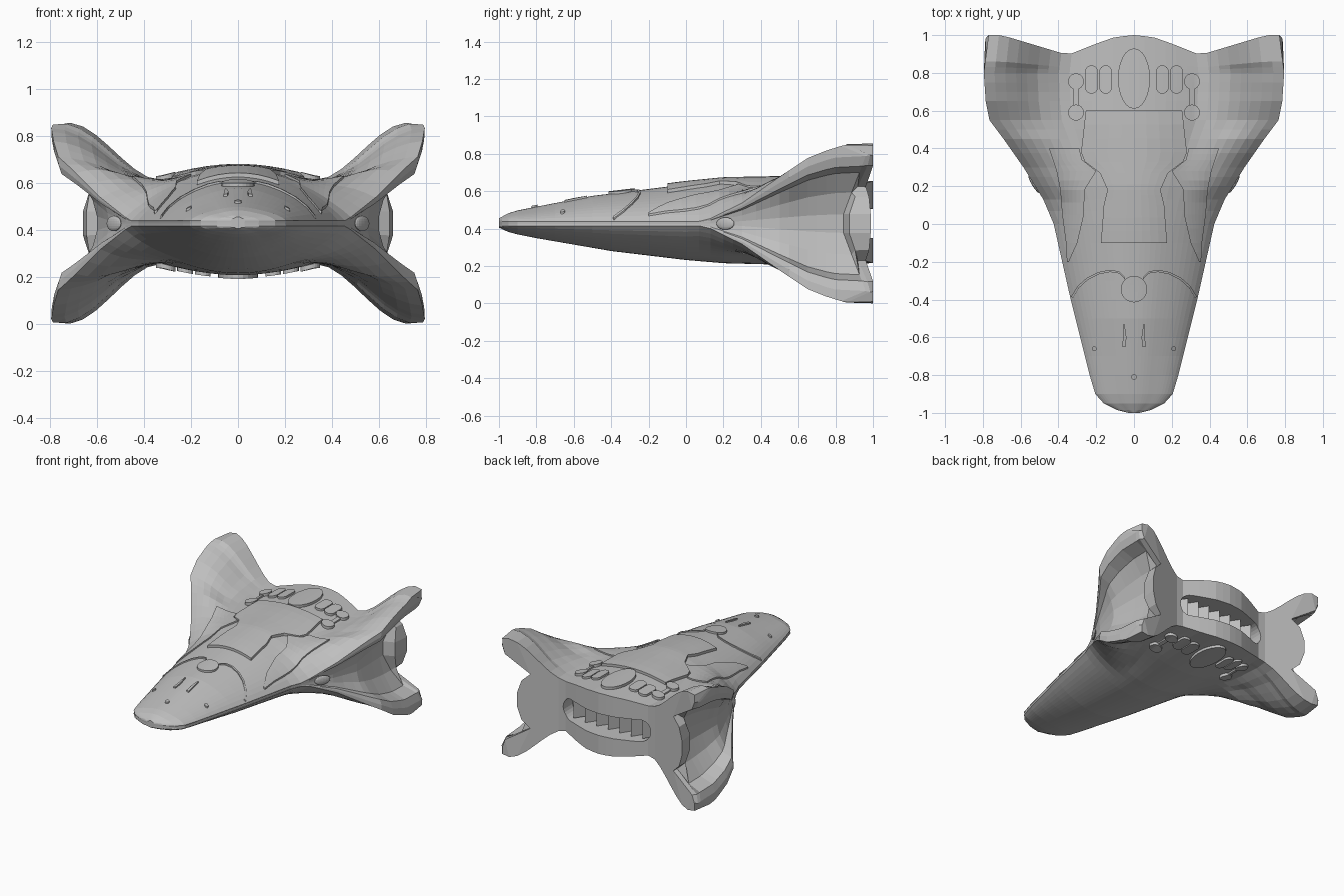
import bpy, bmesh, math
from mathutils import Matrix

if "Cube" in bpy.data.objects:
    bpy.data.objects.remove(bpy.data.objects["Cube"])

ZC = 0.427
grey = bpy.data.materials.new("hull grey")
grey.diffuse_color = (0.52, 0.52, 0.52, 1)
grey.use_nodes = True
grey.node_tree.nodes["Principled BSDF"].inputs["Base Color"].default_value = grey.diffuse_color


def curve(pts):
    """Piecewise linear function through (position, value) pairs."""
    def f(t):
        if t <= pts[0][0]:
            return pts[0][1]
        for (a, va), (b, vb) in zip(pts, pts[1:]):
            if t <= b:
                return va + (vb - va) * (t - a) / (b - a)
        return pts[-1][1]
    return f


# Hull proportions along the length
width = curve([(-1, .03), (-.985, .09), (-.95, .16), (-.9, .205), (-.8, .235), (-.6, .285), (-.4, .335),
               (-.2, .38), (0, .425), (.13, .48), (.3, .585), (.45, .69), (.55, .765), (.65, .785), (.8, .795), (1, .77)])
crown = curve([(-1, .028), (-.95, .055), (-.9, .07), (-.8, .09), (-.5, .148), (-.3, .172), (0, .21),
               (.2, .23), (.5, .236), (1, .228)])
keel = curve([(-1, .022), (-.95, .045), (-.9, .058), (-.8, .078), (-.4, .147), (0, .195), (.2, .212), (.5, .22), (1, .212)])
wing = curve([(.1, .012), (.3, .11), (.5, .25), (.65, .35), (.75, .39), (.85, .421), (1, .418)])
recess = curve([(.13, .478), (.3, .55), (.5, .6), (.7, .58), (.83, .57), (.86, .645), (1, .66)])
stern = curve([(0, 1), (.1, .99), (.2, .955), (.35, .895), (.5, .94), (.7, 1)])
falloff = curve([(0, .9), (.5, 1.3), (.7, 1.3), (1, 1.08)])
dip_y = curve([(.45, 0), (.53, 1), (.82, 1), (.87, 0)])
dip_u = curve([(.58, 0), (.66, 1), (.9, 1), (.99, 0)])


def surf(x, y, side):
    """Height of the upper (side 1) or lower (side -1) hull skin."""
    u = min(abs(x) / width(y), 1)
    dome = (1 - u * u) ** falloff(y)
    t = min(max((u - .4) / .6, 0), 1)
    rise = (crown if side > 0 else keel)(y) * dome + wing(y) * t * t * (3 - 2 * t)
    return ZC + side * (rise - .018 * dip_y(y) * dip_u(u))


def finish(name, bm):
    bmesh.ops.remove_doubles(bm, verts=bm.verts, dist=.0002)
    bmesh.ops.recalc_face_normals(bm, faces=bm.faces)
    me = bpy.data.meshes.new(name)
    bm.to_mesh(me)
    bm.free()
    me.materials.append(grey)
    ob = bpy.data.objects.new(name, me)
    bpy.context.collection.objects.link(ob)
    return ob


# Hull and four swept wings as one loft
N = 14
ys = [-1, -.985, -.95, -.9, -.8, -.7, -.6, -.5, -.4, -.3, -.2, -.1, 0, .07, .13, .2, .25, .3, .375, .45, .5,
      .55, .6, .65, .7, .75, .8, .83, .86, 1]


def half_ring(y):
    w, e = width(y), wing(y)
    k = e / .42
    xs = min(recess(y), w - .002) if y > .13 else w - .002
    top = [(w * i / N, surf(w * i / N, y, 1), 0) for i in range(N + 1)]
    rim = [(w - .003 * k, .87), (w - .022 * k, .74)]
    if y > .85:   # gap between the wing and the stern pod
        rim += [(.572, .47), (.63, .34), (xs, .12)]
    else:
        rim += [(w + (xs - w) * .45 - .02 * k, .66), (w + (xs - w) * .85, .4), (xs, .12)]
    # the recess ends in a V pointing forward
    v = .15 if .82 < y < .9 else 0
    side = [(x, ZC + e * f, v * f) for x, f in rim]
    side += [(x, ZC - e * f, v * f) for x, f in reversed(rim)]
    low = [(w * i / N, surf(w * i / N, y, -1), 0) for i in range(N + 1)]
    out = []
    for x, z, dy in top + side + low[::-1]:
        yy = y if y <= .8 else .8 + (y - .8) * (stern(x) - .8) / .2
        out.append((x, min(yy + dy, .985) if dy else yy, z))
    return out


bm = bmesh.new()
for sx in (1, -1):
    rings = [[bm.verts.new((sx * x, y, z)) for x, y, z in half_ring(y)] for y in ys]
    for a, b in zip(rings, rings[1:]):
        for i in range(len(a) - 1):
            bm.faces.new((a[i], a[i + 1], b[i + 1], b[i]))
    for r in (rings[0], rings[-1]):
        for i in range(10):
            bm.faces.new((r[i], r[i + 1], r[-2 - i], r[-1 - i]))
        # wing ends: skin points 10-14 joined to rim points 15-17, above and below
        for h in (r, r[::-1]):
            for q in ((14, 15, 16, 13), (13, 16, 17, 12), (12, 17, 11), (11, 17, 10)):
                bm.faces.new([h[j] for j in q])
        # pod end
        for a, b in ((10, 17), (17, 18), (18, 19)):
            bm.faces.new((r[a], r[b], r[-1 - b], r[-1 - a]))
hull = finish("hull", bm)

# Engine slot cut in the stern
bm = bmesh.new()
prof = []
for i in range(24):
    a = math.tau * i / 24
    prof.append(((.27 if math.cos(a) > 0 else -.27) + .08 * math.cos(a), ZC + .08 * math.sin(a)))
front = [bm.verts.new((x, .8, z)) for x, z in prof]
back = [bm.verts.new((x, 1.1, z)) for x, z in prof]
for i in range(24):
    j = (i + 1) % 24
    bm.faces.new((front[i], front[j], back[j], back[i]))
bm.faces.new(front)
bm.faces.new(back)
cutter = finish("slot_cutter", bm)
mod = hull.modifiers.new("slot", 'BOOLEAN')
mod.operation, mod.solver, mod.object = 'DIFFERENCE', 'EXACT', cutter
bpy.context.view_layer.objects.active = hull
bpy.ops.object.modifier_apply(modifier="slot")
bpy.data.objects.remove(cutter)

# Wedge vanes inside the engine slot
bm = bmesh.new()
for i in range(7):
    m = (Matrix.Translation(((i - 3) * .092, .825, ZC)) @ Matrix.Diagonal((1, 1.5, 1, 1))
         @ Matrix.Rotation(math.radians(45), 4, 'Z') @ Matrix.Diagonal((.063, .063, .158 if abs(i - 3) < 3 else .14, 1)))
    bmesh.ops.create_cube(bm, size=1, matrix=m)
finish("engine_vanes", bm)


def plate(name, rows, off, sides=(1,), mirror=False, cols=6, sub=1):
    """Raised plate hugging the hull; rows are (y, x_start, x_end)."""
    fine = []
    for p, q in zip(rows, rows[1:]):
        fine += [tuple(a + (b - a) * s / sub for a, b in zip(p, q)) for s in range(sub)]
    fine.append(rows[-1])
    bm = bmesh.new()
    for side in sides:
        for sx in ((1, -1) if mirror else (1,)):
            def grid(h):
                return [[bm.verts.new((sx * x, y, surf(x, y, side) + side * h)) for x in
                         [x0 + (x1 - x0) * c / cols for c in range(cols + 1)]] for y, x0, x1 in fine]
            t, b = grid(off), grid(-.012)
            for i in range(len(fine) - 1):
                for c in range(cols):
                    for g in (t, b):
                        bm.faces.new((g[i][c], g[i][c + 1], g[i + 1][c + 1], g[i + 1][c]))
                for c in (0, cols):
                    bm.faces.new((t[i][c], t[i + 1][c], b[i + 1][c], b[i][c]))
            for i in (0, -1):
                for c in range(cols):
                    bm.faces.new((t[i][c], t[i][c + 1], b[i][c + 1], b[i][c]))
    return finish(name, bm)


def oval(cx, cy, rx, ry, n=12):
    return [(cy - ry * math.cos(math.pi * i / n), cx - rx * math.sin(math.pi * i / n) - 1e-5,
             cx + rx * math.sin(math.pi * i / n) + 1e-5) for i in range(n + 1)]


def pill(cx, y0, y1, r):
    o = oval(cx, 0, r, r, 8)
    return [(y + y0 + r, a, b) for y, a, b in o[:5]] + [(y + y1 - r, a, b) for y, a, b in o[4:]]


both = (1, -1)
# Back plates
plate("spine_panel", [(-.1, -.175, .175), (.1, -.16, .16), (.18, -.14, .14), (.27, -.18, .18), (.33, -.26, .26),
                      (.38, -.28, .28), (.6, -.255, .255)], .018, cols=8, sub=3)
plate("shoulder_plate", [(-.2, .345, .355), (-.1, .3, .36), (.05, .265, .38), (.18, .262, .39), (.28, .2, .41),
                         (.34, .275, .43), (.4, .29, .45)], .011, mirror=True, sub=2)

# Stern fittings, above and below
plate("stern_oval", oval(0, .77, .085, .16), .018, both)
for x in (.15, .225):
    plate("stern_pill", pill(x, .69, .84, .034), .015, both, True)
plate("coupling_bar", [(.6, .295, .32), (.76, .295, .32)], .012, both, True, sub=2)
for y in (.59, .755):
    plate("coupling_disc", oval(.307, y, .042, .042), .02, both, True)

# Forward deck details
plate("deck_hatch", oval(0, -.345, .07, .07), .014)
plate("nose_ridge", [(-.65, .045, .062), (-.6, .04, .058), (-.53, .05, .056)], .01, mirror=True)
plate("nose_stud", oval(0, -.81, .015, .015), .01)
plate("side_stud", oval(.21, -.66, .012, .012), .01, mirror=True)

# Curved collar round the hatch
bm = bmesh.new()
arc = [(.333, -.385), (.3, -.33), (.25, -.285), (.19, -.255), (.13, -.243), (.08, -.25), (.05, -.28)]
for sx in (1, -1):
    loop = []
    for x, y in arc:
        s = 1 - .012 / math.hypot(x, y + .6)
        x2, y2 = x * s, -.6 + (y + .6) * s
        loop.append([bm.verts.new((sx * a, b, surf(a, b, 1) + h)) for a, b, h in
                     ((x, y, -.01), (x, y, .01), (x2, y2, .01), (x2, y2, -.01))])
    for p, q in zip(loop, loop[1:]):
        for i in range(4):
            bm.faces.new((p[i], p[(i + 1) % 4], q[(i + 1) % 4], q[i]))
    bm.faces.new(loop[0])
    bm.faces.new(loop[-1])
finish("deck_collar", bm)

# Lamps at the nose and flush in the wing roots
for name, x, y, turn, sc in (("nose_lamp", 0, -.968, 0, (.03, .03, .03)),
                             ("right_lamp", .528, .21, -32, (.012, .056, .033)),
                             ("left_lamp", -.528, .21, 32, (.012, .056, .033))):
    bm = bmesh.new()
    bmesh.ops.create_uvsphere(bm, u_segments=16, v_segments=10, radius=1, matrix=Matrix.Translation((x, y, ZC))
                              @ Matrix.Rotation(math.radians(turn), 4, 'Z') @ Matrix.Diagonal((*sc, 1)))
    finish(name, bm)
